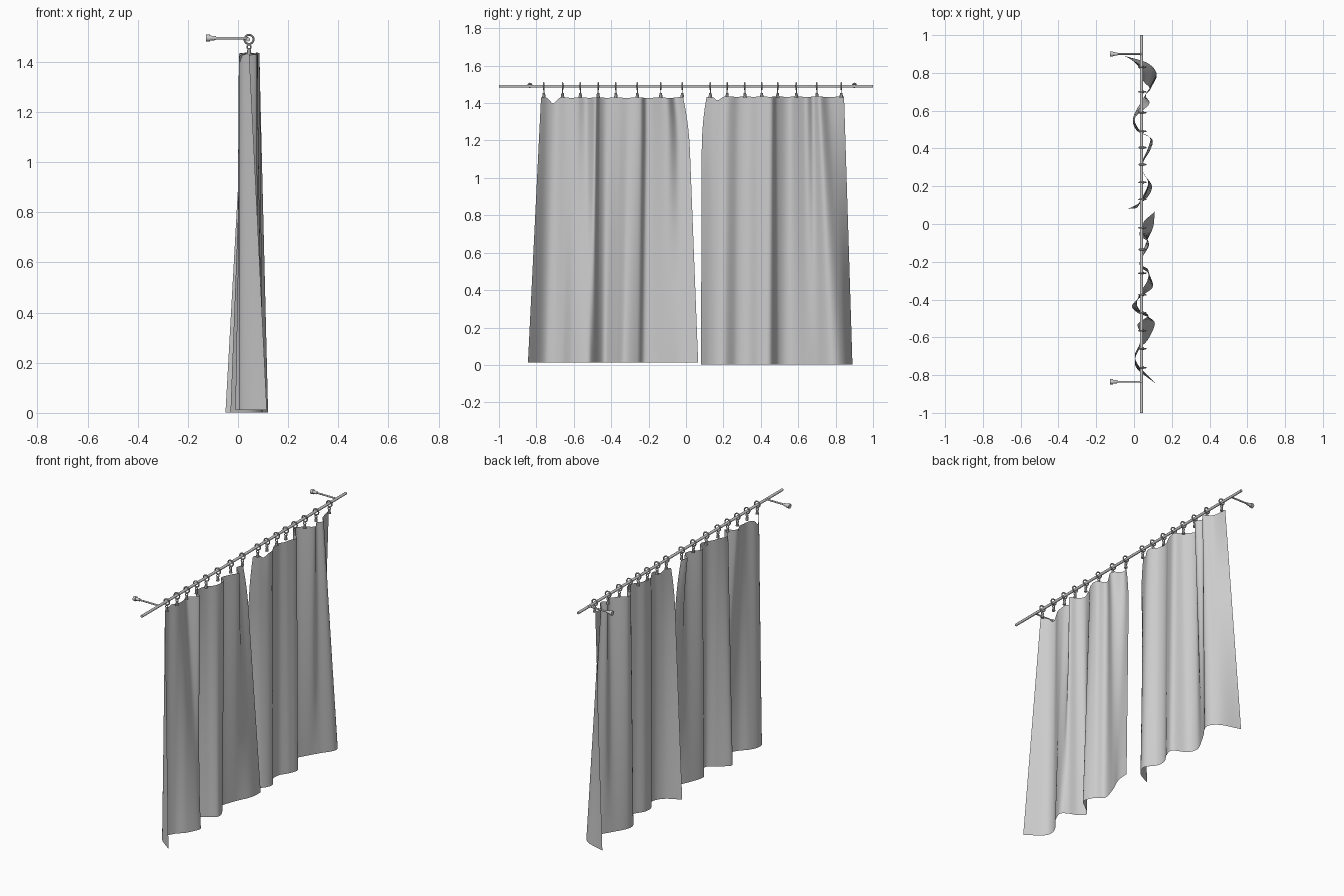
import bpy, bmesh, math
from mathutils import Vector, Matrix

cube = bpy.data.objects.get("Cube")
if cube:
    bpy.data.objects.remove(cube)


def material(name, value):
    m = bpy.data.materials.new(name)
    m.use_nodes = True
    c = (value, value, value, 1)
    m.diffuse_color = c
    m.node_tree.nodes["Principled BSDF"].inputs["Base Color"].default_value = c
    return m


GREY = material("light grey", 0.6)
ROD_X, ROD_Z = 0.04, 1.49


def finish(bm, name):
    me = bpy.data.meshes.new(name)
    bm.to_mesh(me)
    bm.free()
    me.materials.append(GREY)
    ob = bpy.data.objects.new(name, me)
    bpy.context.collection.objects.link(ob)
    bpy.ops.object.select_all(action='DESELECT')
    ob.select_set(True)
    bpy.context.view_layer.objects.active = ob
    bpy.ops.object.shade_smooth_by_angle(angle=math.radians(40))


def rod(bm, a, b, r1, r2=None, sides=16):
    a, b = Vector(a), Vector(b)
    turn = (b - a).to_track_quat('Z', 'Y').to_matrix().to_4x4()
    bmesh.ops.create_cone(bm, cap_ends=True, segments=sides, radius1=r1,
                          radius2=r1 if r2 is None else r2, depth=(b - a).length,
                          matrix=Matrix.Translation((a + b) / 2) @ turn)


def ring(bm, centre, major, minor, n=20, k=8):
    rows = []
    for i in range(n):
        u = math.tau * i / n
        row = []
        for j in range(k):
            v = math.tau * j / k
            r = major + minor * math.cos(v)
            row.append(bm.verts.new(centre + Vector((r * math.cos(u), minor * math.sin(v), r * math.sin(u)))))
        rows.append(row)
    for i in range(n):
        for j in range(k):
            p, q, s = rows[i], rows[(i + 1) % n], (j + 1) % k
            bm.faces.new((p[j], p[s], q[s], q[j]))


def smooth_path(pts, steps=8):
    # Catmull-Rom curve through the fold points
    pts = [Vector(p) for p in pts]
    ext = [2 * pts[0] - pts[1]] + pts + [2 * pts[-1] - pts[-2]]
    out = []
    for i in range(1, len(ext) - 2):
        a, b, c, d = ext[i - 1:i + 3]
        for s in range(steps):
            t = s / steps
            out.append(0.5 * (2 * b + (c - a) * t + (2 * a - 5 * b + 4 * c - d) * t ** 2
                              + (3 * b - a - 3 * c + d) * t ** 3))
    return out + [pts[-1]]


def curtain(name, folds, top_z, bottom_z, hooks, droop_y, droop, curl):
    # each fold: hem x, hem y, heading x, heading y
    bm = bmesh.new()
    path = smooth_path([Vector(f) for f in folds])
    rows, n = [], 24
    for k in range(n + 1):
        h = k / n
        row = []
        for i, (hem_x, hem_y, head_x, head_y) in enumerate(path):
            s = i / (len(path) - 1)
            # the free edge curls in just below the rod
            inner = s if curl < 0 else 1 - s
            y = hem_y + (head_y - hem_y) * h + curl * (max(0, h - 0.8) / 0.2) ** 2 * inner ** 8
            x = hem_x + (head_x - hem_x) * h
            # the heading sags between the hooks
            gap = min(abs(head_y - hook) for hook in hooks)
            sag = min(gap, 0.05) * 0.1 + droop * math.exp(-((head_y - droop_y) / 0.022) ** 2)
            row.append(bm.verts.new((x, y, bottom_z + (top_z - sag * h ** 12 - bottom_z) * h)))
        rows.append(row)
    for a, b in zip(rows, rows[1:]):
        for i in range(len(path) - 1):
            bm.faces.new((a[i], a[i + 1], b[i + 1], b[i]))
    finish(bm, name)


# Curtain panels
hooks_a = [-0.76, -0.66, -0.565, -0.47, -0.375, -0.26, -0.135, -0.02]
hooks_b = [0.13, 0.22, 0.315, 0.405, 0.49, 0.59, 0.70, 0.83]
folds_a = [(.115, -.845, .045, -.775), (.02, -.77, .015, -.735), (.005, -.72, .005, -.69),
           (.03, -.66, .03, -.635), (.075, -.61, .035, -.58), (.11, -.53, .02, -.53),
           (.08, -.495, .075, -.485), (.02, -.47, .035, -.46), (-.01, -.43, .015, -.42),
           (.05, -.375, .035, -.36), (.1, -.33, .07, -.3), (.075, -.26, .075, -.24),
           (.03, -.215, .03, -.2), (.06, -.11, .08, -.1), (.1, -.02, .03, -.045),
           (.11, .065, .045, .01)]
folds_b = [(-.03, .08, .025, .085), (.06, .13, .055, .15), (.095, .2, .075, .215),
           (.05, .27, .045, .28), (.05, .33, .045, .335), (.085, .39, .07, .39),
           (.095, .45, .085, .455), (.015, .495, .035, .49), (-.005, .56, .005, .56),
           (.04, .65, .08, .635), (.07, .7, .06, .68), (.12, .785, .085, .715),
           (.075, .85, .045, .765), (-.05, .89, .03, .845)]
curtain("curtain_panel_front", folds_a, 1.432, 0.012, hooks_a, -0.71, 0.03, -0.025)
curtain("curtain_panel_back", folds_b, 1.437, 0.002, hooks_b, 0.155, 0.02, 0.025)

# Rod
bm = bmesh.new()
rod(bm, (ROD_X, -1, ROD_Z), (ROD_X, 1, ROD_Z), 0.008)
finish(bm, "curtain_rod")

# Wall brackets: arm, neck and wall plate
for label, y in (("front", -0.835), ("back", 0.9)):
    bm = bmesh.new()
    z = ROD_Z + 0.005
    rod(bm, (ROD_X, y, z), (-0.1, y, z), 0.005)
    rod(bm, (-0.088, y, z), (-0.112, y, z), 0.008, 0.01)
    rod(bm, (-0.112, y, z), (-0.128, y, z), 0.014)
    finish(bm, "wall_bracket_" + label)

# Rings with a small eye and a clip that holds the cloth
for i, y in enumerate(hooks_a + hooks_b):
    bm = bmesh.new()
    ring(bm, Vector((ROD_X + 0.004, y, ROD_Z)), 0.018, 0.004)
    ring(bm, Vector((ROD_X + 0.004, y, ROD_Z - 0.03)), 0.008, 0.003, 12, 6)
    rod(bm, (ROD_X + 0.004, y, 1.455), (ROD_X + 0.004, y, 1.43), 0.006, 0.01, 8)
    finish(bm, "curtain_ring_%02d" % (i + 1))
